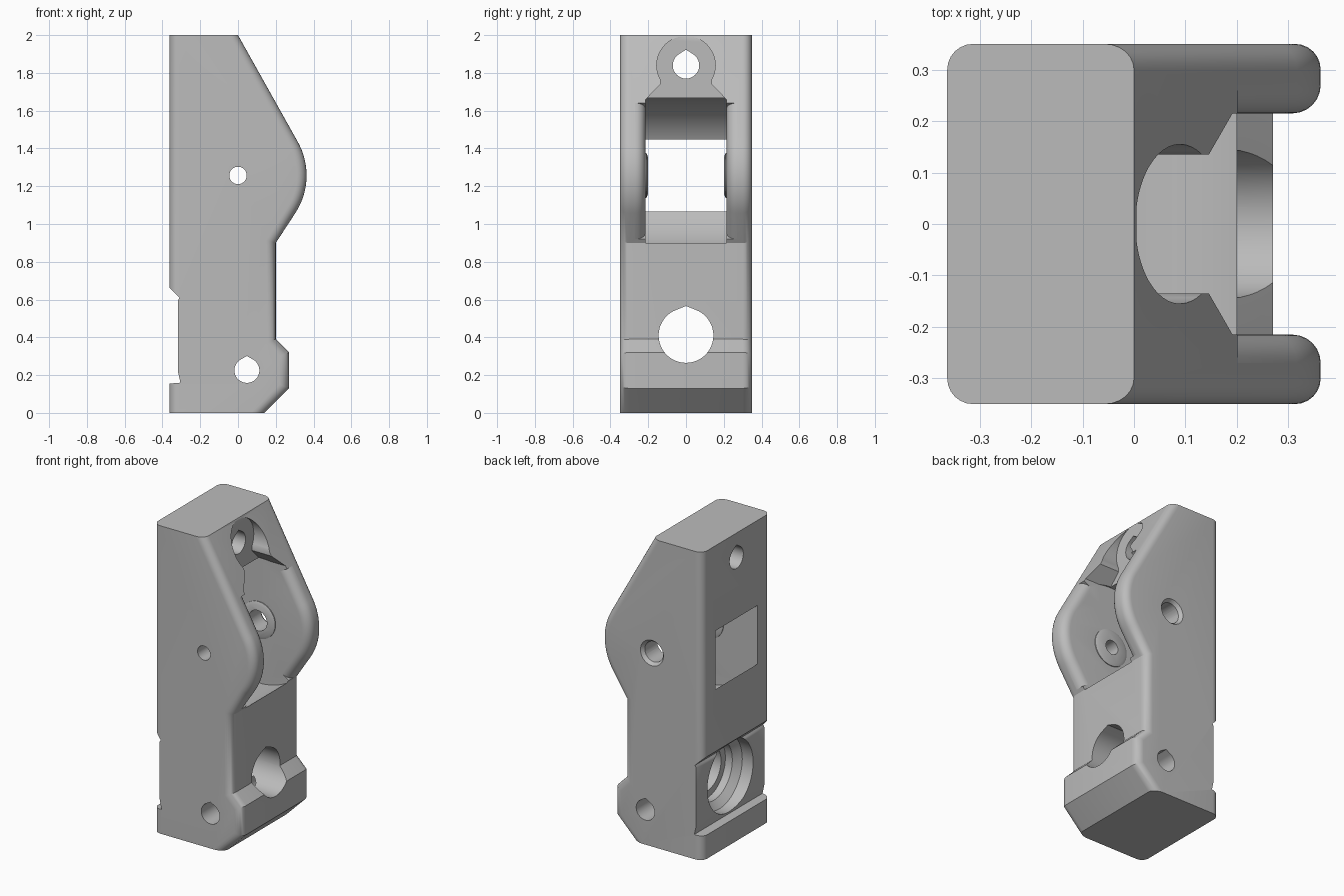
import bpy, bmesh
from math import sin, cos, acos, atan2, pi, hypot, radians
from mathutils import Vector

if "Cube" in bpy.data.objects:
    bpy.data.objects.remove(bpy.data.objects["Cube"])

grey = bpy.data.materials.new("plain_grey")
grey.use_nodes = True
grey.diffuse_color = (0.5, 0.5, 0.5, 1)
grey.node_tree.nodes["Principled BSDF"].inputs["Base Color"].default_value = (0.5, 0.5, 0.5, 1)

HALF = 0.35       # half depth of the block
SLOT = 0.215      # half width of the slot
FILLET = 0.055
PIVOT = 1.257     # height of the pivot axis
R = 0.363         # radius of the arm tips


def skin(name, rings):
    """Closed solid through matching rings of points."""
    bm = bmesh.new()
    loops = [[bm.verts.new(p) for p in ring] for ring in rings]
    n = len(loops[0])
    for a, b in zip(loops, loops[1:]):
        for i in range(n):
            j = (i + 1) % n
            bm.faces.new((a[i], a[j], b[j], b[i]))
    bm.faces.new(loops[0])
    bm.faces.new(loops[-1])
    bmesh.ops.recalc_face_normals(bm, faces=bm.faces)
    mesh = bpy.data.meshes.new(name)
    bm.to_mesh(mesh)
    bm.free()
    mesh.materials.append(grey)
    ob = bpy.data.objects.new(name, mesh)
    bpy.context.collection.objects.link(ob)
    return ob


def place(axis, t, pts):
    return [(t, u, v) if axis == "x" else (u, t, v) for u, v in pts]


def prism(name, axis, a, b, pts):
    return skin(name, [place(axis, a, pts), place(axis, b, pts)])


def hole_outline(u, v, r, peak=0, n=48):
    """Circle, or a teardrop whose tip is at height peak above the centre."""
    a = acos(r / peak) if peak > r else 0
    pts = []
    for i in range(n + 1):
        t = pi / 2 + a + (2 * pi - 2 * a) * i / n
        pts.append((u + r * cos(t), v + r * sin(t)))
    if a:
        pts.append((u, v + peak))
    else:
        pts.pop()
    return pts


def lathe(name, axis, u, v, steps):
    return skin(name, [place(axis, t, hole_outline(u, v, r)) for t, r in steps])


def combine(tool, operation="DIFFERENCE"):
    mod = body.modifiers.new("cut", "BOOLEAN")
    mod.operation = operation
    mod.solver = "EXACT"
    mod.object = tool
    bpy.ops.object.modifier_apply(modifier=mod.name)
    bpy.data.objects.remove(tool)


# Side outline: straight back, sloped top, round arm tip, narrow waist, foot
waist = (0.2, 0.9)
upper = pi / 2 - acos(R / (2 - PIVOT))
drop = PIVOT - waist[1]
lower = atan2(-drop, waist[0]) + acos(R / hypot(waist[0], drop))
STEPS = 16
angles = [upper + (lower - upper) * i / STEPS for i in range(STEPS + 1)]
tip = [(R * cos(a), PIVOT + R * sin(a)) for a in angles]
outline = [(-R, 0), (-R, 2), (0, 2)] + tip
outline += [waist, (0.2, 0.39), (0.27, 0.32), (0.27, 0.13), (0.14, 0)]
body = prism("clamp_body", "y", -HALF, HALF, outline)

# Round the outer front and back edges
bm = bmesh.new()
bm.from_mesh(body.data)
edges = [e for e in bm.edges
         if abs(e.verts[0].co.y - e.verts[1].co.y) < 0.001
         and abs(e.verts[0].co.z - e.verts[1].co.z) > 0.001]
bmesh.ops.bevel(bm, geom=edges, offset=0.05, offset_type="OFFSET", segments=6,
                profile=0.5, affect="EDGES", clamp_overlap=False)
bmesh.ops.recalc_face_normals(bm, faces=bm.faces)
bm.to_mesh(body.data)
bm.free()
bpy.ops.object.select_all(action="DESELECT")
bpy.context.view_layer.objects.active = body
body.select_set(True)

# Round slot that opens into a window at the back
combine(prism("slot_cutter", "y", -SLOT, SLOT, hole_outline(0, PIVOT, 0.41, n=96)))

# Rounded inner edges of both arms
a, b = angles[0], angles[-1]
path = [(Vector(p), t) for p, t in zip(tip, angles)]
path.insert(0, (Vector(tip[0]) + 0.236 * Vector((-sin(a), cos(a))), a))
path.append((Vector(tip[-1]) + 0.165 * Vector((sin(b), -cos(b))), b))
section = [(FILLET * (sin(t) - 1), SLOT + FILLET * (1 - cos(t)))
           for t in (radians(15 * k) for k in range(7))]
section += [(0.03, SLOT + FILLET), (0.03, 0.19), (-FILLET, 0.19)]
for side in (-1, 1):
    rings = [[(p.x + n * cos(t), side * y, p.y + n * sin(t)) for n, y in section]
             for p, t in path]
    combine(skin("arm_edge_cutter", rings))

# Screw recess and its flared mouth above the slot
combine(prism("recess_cutter", "x", 0.005, 0.5, hole_outline(0, 1.84, 0.155)))
half_flare = [(0.135, 1.84), (0.135, 1.74), (SLOT, 1.658), (SLOT, 1.5)]
flare = half_flare + [(-y, z) for y, z in reversed(half_flare)]
combine(prism("flare_cutter", "x", 0.005, 0.5, flare))
combine(prism("screw_hole_cutter", "x", -0.5, 0.1, hole_outline(0, 1.84, 0.07, 0.083)))

# Rail notch across the back
notch = [(-0.42, 0.72), (-0.31, 0.61), (-0.318, 0.595), (-0.318, 0.22),
         (-0.305, 0.16), (-0.42, 0.15)]
combine(prism("notch_cutter", "y", -0.5, 0.5, notch))

# Large hole with a stepped seat behind it
combine(lathe("seat_cutter", "x", 0, 0.41,
              [(-0.5, 0.235), (-0.24, 0.235), (-0.2, 0.19), (-0.15, 0.19)]))
combine(prism("large_hole_cutter", "x", -0.5, 0.5, hole_outline(0, 0.41, 0.145, 0.156)))

# Raised pivot washers inside the arms
for side in (-1, 1):
    combine(lathe("pivot_washer", "y", 0, PIVOT,
                  [(side * 0.24, 0.12), (side * 0.21, 0.12), (side * 0.202, 0.1)]), "UNION")

# Pivot holes: narrow in front, wide with a chamfer at the back
combine(prism("front_pivot_cutter", "y", -0.5, 0, hole_outline(0, PIVOT, 0.046)))
combine(prism("back_pivot_cutter", "y", 0, 0.5, hole_outline(0, PIVOT, 0.066)))
combine(lathe("pivot_chamfer_cutter", "y", 0, PIVOT, [(0.32, 0.06), (0.36, 0.09)]))

# Cross hole through the foot
combine(prism("foot_hole_cutter", "y", -0.5, 0.5, hole_outline(0.047, 0.225, 0.066, 0.076)))

bpy.ops.object.shade_smooth_by_angle(angle=radians(30))
